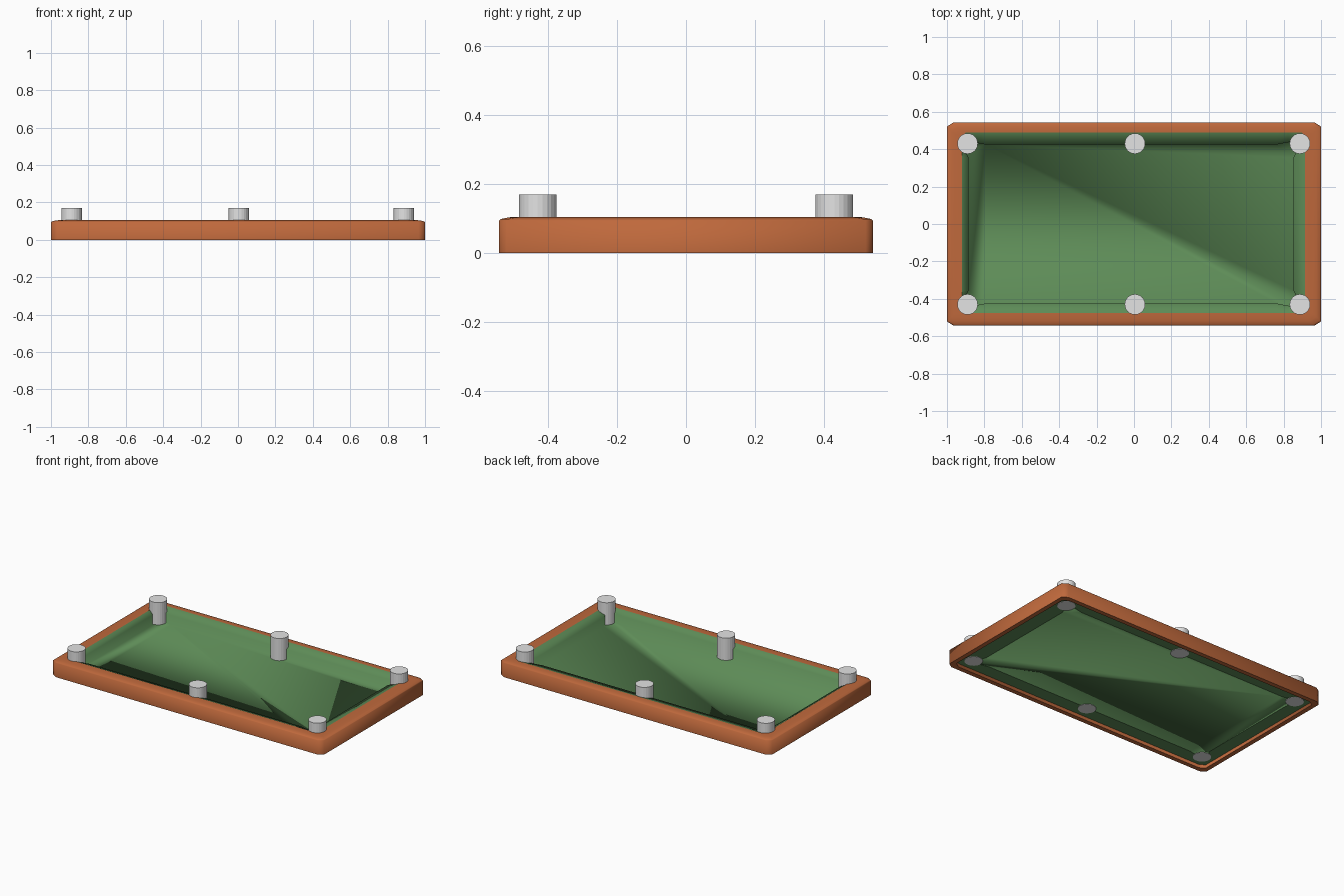
import bpy, bmesh, math

if "Cube" in bpy.data.objects:
    bpy.data.objects.remove(bpy.data.objects["Cube"])


def material(name, rgb):
    m = bpy.data.materials.new(name)
    m.diffuse_color = (*rgb, 1)
    m.use_nodes = True
    m.node_tree.nodes["Principled BSDF"].inputs["Base Color"].default_value = m.diffuse_color
    return m


wood = material("orange wood", (0.52, 0.14, 0.045))
green = material("green felt", (0.11, 0.26, 0.095))
grey = material("light grey", (0.77, 0.77, 0.77))


def loft(name, loops, mat, cap=False, angle=60):
    """Bridge equal-length closed loops; optionally fill the last one."""
    bm = bmesh.new()
    rings = [[bm.verts.new(p) for p in loop] for loop in loops]
    n = len(rings[0])
    for a, b in zip(rings, rings[1:]):
        for i in range(n):
            j = (i + 1) % n
            bm.faces.new((a[i], a[j], b[j], b[i]))
    if cap:
        bm.faces.new(rings[-1])
    me = bpy.data.meshes.new(name)
    bm.to_mesh(me)
    bm.free()
    me.materials.append(mat)
    ob = bpy.data.objects.new(name, me)
    bpy.context.collection.objects.link(ob)
    bpy.ops.object.select_all(action='DESELECT')
    ob.select_set(True)
    bpy.context.view_layer.objects.active = ob
    bpy.ops.object.shade_smooth_by_angle(angle=math.radians(angle))
    return ob


def chamfered(x0, x1, y0, y1, cx, cy, z):
    """Counter-clockwise rectangle with cut corners."""
    return [(x1, y0 + cy, z), (x1, y1 - cy, z), (x1 - cx, y1, z), (x0 + cx, y1, z),
            (x0, y1 - cy, z), (x0, y0 + cy, z), (x0 + cx, y0, z), (x1 - cx, y0, z)]


# Felt opening inside the wooden rails, and height of the felt bed
OX0, OX1, OY0, OY1 = -0.92, 0.915, -0.475, 0.49
BED = 0.022

# Wooden frame: hollow underneath, with a thin rim and softly rounded top edge
frame = []
for inset, z in ((0.03, BED), (0.03, 0), (0, 0), (0, 0.094),
                 (0.006, 0.099), (0.025, 0.103), (0.04, 0.105)):
    frame.append(chamfered(-1 + inset, 1 - inset, -0.543 + inset, 0.543 - inset, 0.035, 0.022, z))
frame.append(chamfered(OX0, OX1, OY0, OY1, 0.02, 0.02, 0.105))
loft("wooden_frame", frame, wood, angle=75)


def corner(x, y, sx, sy, z):
    """Cushion nose flaring outwards into a corner pocket."""
    return [(x, y - sy * 0.07, z), (x + sx * 0.018, y - sy * 0.03, z),
            (x + sx * 0.022, y + sy * 0.014, z),
            (x - sx * 0.03, y + sy * 0.012, z), (x - sx * 0.09, y, z)]


def nose(z):
    x0, x1, y0, y1 = -0.885, 0.853, -0.425, 0.425
    return (corner(x1, y1, 1, 1, z) + corner(x0, y1, -1, 1, z)[::-1]
            + corner(x0, y0, -1, -1, z) + corner(x1, y0, 1, -1, z)[::-1])


def surround(x0, x1, y0, y1, z):
    """Nose points pushed out to a rectangle."""
    pts = []
    for i, (x, y, _) in enumerate(nose(z)):
        k = i % 5 if (i // 5) % 2 == 0 else 4 - i % 5
        ex, ey = (x1 if x > 0 else x0), (y1 if y > 0 else y0)
        pts.append((ex if k <= 2 else x, ey if k >= 2 else y, z))
    return pts


# Felt bed with sloping cushions, and the part of the bed under the rails
loft("felt_bed_and_cushions", [surround(OX0, OX1, OY0, OY1, 0.105), nose(0.088), nose(BED)],
     green, cap=True, angle=120)
loft("felt_bed_border", [surround(-0.97, 0.97, -0.513, 0.513, BED), nose(BED)], green)

# Six pocket cylinders
for row, y in (("front", -0.43), ("back", 0.43)):
    for side, x in (("left", -0.89), ("middle", 0.005), ("right", 0.887)):
        bpy.ops.mesh.primitive_cylinder_add(vertices=24, radius=0.055, depth=0.15,
                                            location=(x, y, 0.095))
        ob = bpy.context.object
        ob.name = f"{row}_{side}_pocket"
        ob.data.materials.append(grey)
